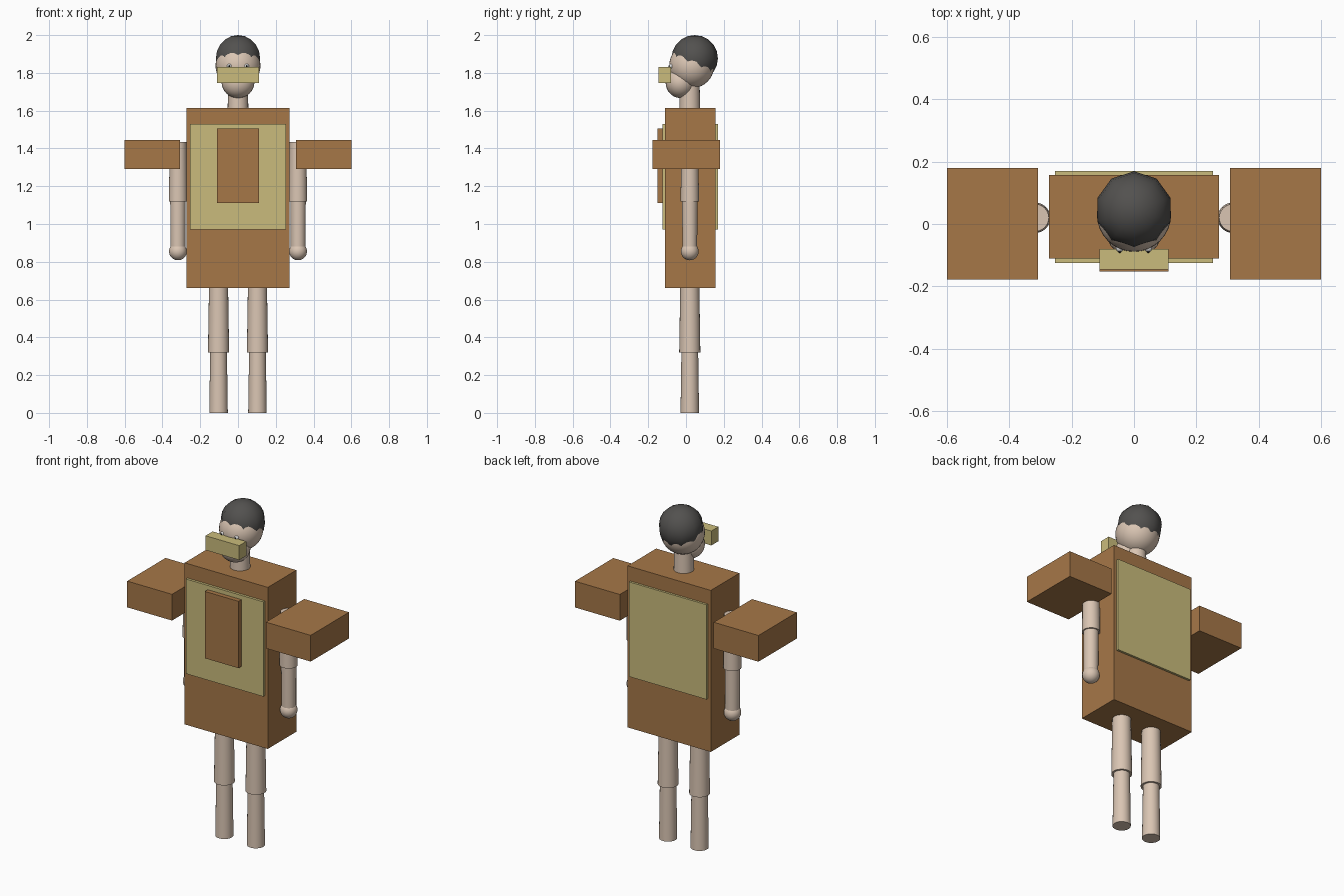
import bpy
import math

cube = bpy.data.objects.get("Cube")
if cube:
    bpy.data.objects.remove(cube, do_unlink=True)


def material(name, color):
    m = bpy.data.materials.new(name)
    m.use_nodes = True
    m.diffuse_color = (*color, 1)
    m.node_tree.nodes["Principled BSDF"].inputs["Base Color"].default_value = (*color, 1)
    return m


BROWN = material("leather_brown", (0.38, 0.185, 0.064))
TAN = material("pale_olive", (0.59, 0.50, 0.20))
SKIN = material("skin", (0.70, 0.56, 0.45))
HAIR = material("dark_hair", (0.085, 0.082, 0.078))
WHITE = material("eye_white", (0.85, 0.85, 0.85))
BLACK = material("pupil_black", (0.01, 0.01, 0.01))


def finish(name, mat, smooth=True):
    ob = bpy.context.object
    ob.name = name
    ob.data.materials.append(mat)
    if smooth:
        bpy.ops.object.shade_smooth_by_angle(angle=math.radians(40))
    return ob


def box(name, mat, x, y, z):
    """Box from its (min, max) range on each axis."""
    ranges = (x, y, z)
    bpy.ops.mesh.primitive_cube_add(size=1, location=[(a + b) / 2 for a, b in ranges])
    bpy.context.object.scale = [b - a for a, b in ranges]
    return finish(name, mat, False)


def limb(name, mat, x, y, z, radii):
    """Upright tapered cylinder, radii given bottom then top."""
    bpy.ops.mesh.primitive_cone_add(vertices=24, radius1=radii[0], radius2=radii[1],
                                    depth=z[1] - z[0], location=(x, y, sum(z) / 2))
    return finish(name, mat)


def ball(name, mat, center, size, segments=24, rings=16):
    bpy.ops.mesh.primitive_uv_sphere_add(segments=segments, ring_count=rings,
                                         radius=1, location=center)
    bpy.context.object.scale = size
    return finish(name, mat)


# Torso with front and back panels
box("torso", BROWN, (-0.272, 0.272), (-0.11, 0.157), (0.66, 1.615))
box("front_panel", TAN, (-0.253, 0.253), (-0.125, -0.10), (0.97, 1.53))
box("back_panel", TAN, (-0.253, 0.253), (0.14, 0.17), (0.97, 1.53))
box("chest_plate", BROWN, (-0.11, 0.11), (-0.152, -0.12), (1.11, 1.505))

# Limbs and shoulder guards, mirrored
MID = 0.02
for side, s in (("left", 1), ("right", -1)):
    box(side + "_shoulder_guard", BROWN, sorted((s * 0.307, s * 0.6)),
        (-0.178, 0.18), (1.29, 1.445))
    limb(side + "_upper_arm", SKIN, s * 0.317, MID, (1.12, 1.435), (0.049, 0.044))
    limb(side + "_forearm", SKIN, s * 0.318, MID, (0.86, 1.15), (0.039, 0.041))
    ball(side + "_hand", SKIN, (s * 0.318, MID, 0.855), [0.047] * 3)
    limb(side + "_thigh", SKIN, s * 0.103, MID, (0.32, 0.70), (0.056, 0.05))
    limb(side + "_shin", SKIN, s * 0.103, MID, (0, 0.35), (0.049, 0.044))

# Neck and head
limb("neck", SKIN, 0, MID, (1.60, 1.75), (0.055, 0.052))
ball("head", SKIN, (0, 0.03, 1.838), [0.119] * 3, 32, 20)
ball("jaw", SKIN, (0, -0.03, 1.75), (0.087, 0.078, 0.083))
ball("hair", HAIR, (0, 0.046, 1.877), [0.123] * 3, 10, 10)
for side, s in (("left", 1), ("right", -1)):
    ball(side + "_eye", WHITE, (s * 0.046, -0.078, 1.836), [0.012] * 3, 12, 8)
    ball(side + "_pupil", BLACK, (s * 0.046, -0.088, 1.836), [0.005] * 3, 8, 6)

# Face guard
box("face_guard", TAN, (-0.11, 0.11), (-0.146, -0.08), (1.747, 1.832))
